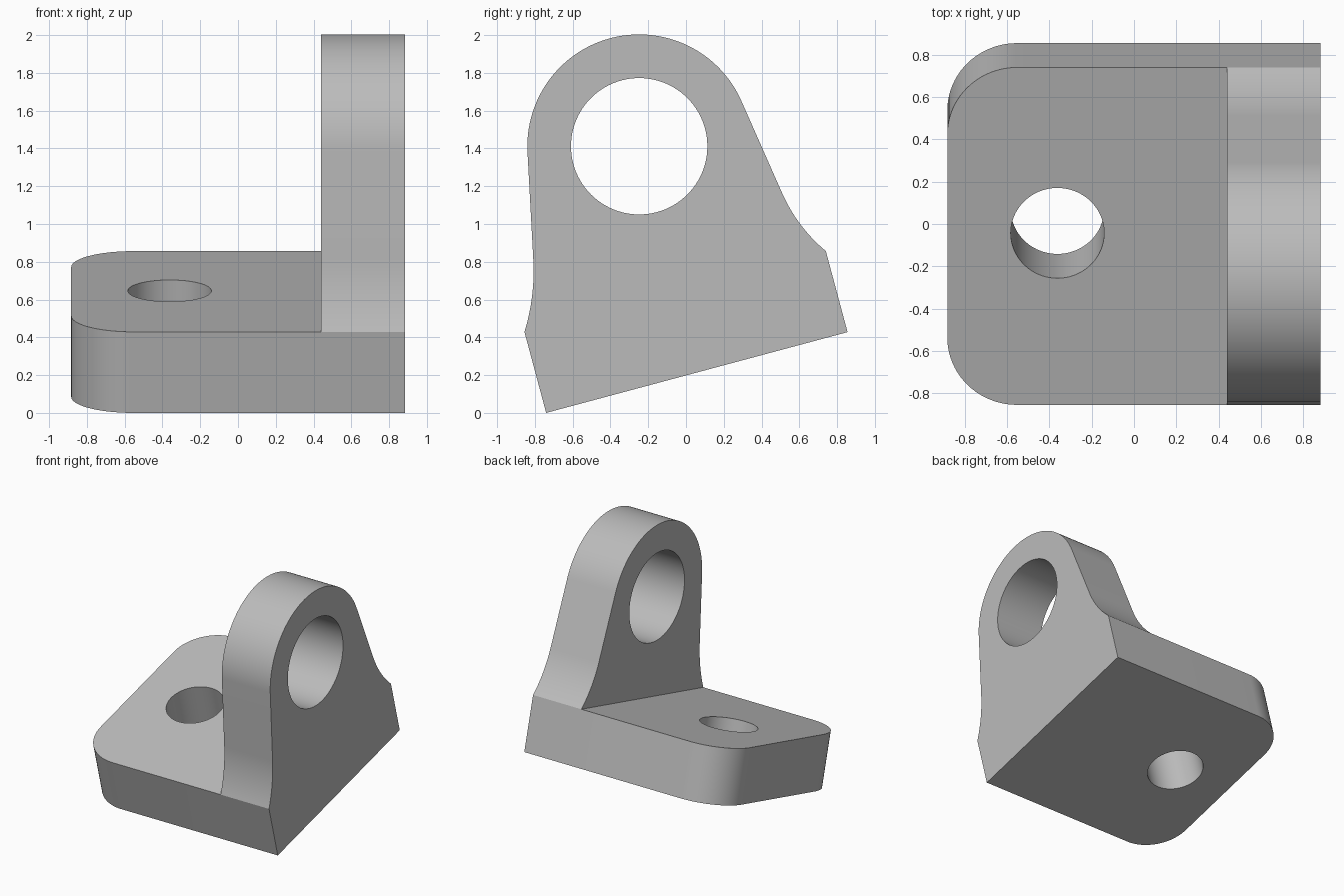
import bpy
import bmesh
from math import sin, cos, asin, atan2, pi, hypot, radians
from mathutils import Matrix, Vector

if "Cube" in bpy.data.objects:
    bpy.data.objects.remove(bpy.data.objects["Cube"], do_unlink=True)

# Main dimensions, measured square to the base plate
HALF_X, LUG_X = 0.883, 0.44
HALF_Y, THICK = 0.826, 0.444
CORNER_R = 0.33
EYE_Y, EYE_Z, EYE_R, BORE_R = 0.015, 1.236, 0.592, 0.361
HOLE_X, HOLE_R = -0.362, 0.221
FLARE_Y, FLARE_Z = 0.682, 0.80
TILT = radians(15)

grey = bpy.data.materials.new("grey")
grey.use_nodes = True
grey.diffuse_color = (0.5, 0.5, 0.5, 1)
grey.node_tree.nodes["Principled BSDF"].inputs["Base Color"].default_value = (0.5, 0.5, 0.5, 1)


def tangent_angle(side):
    """Angle on the eye circle where the straight flank touches it."""
    dy, dz = side * FLARE_Y - EYE_Y, FLARE_Z - EYE_Z
    return atan2(dz, dy) + side * asin(1) - side * asin(EYE_R / hypot(dy, dz))


def flare(side, steps=16):
    """Concave arc from the flank down to the plate corner."""
    a = tangent_angle(side)
    start = Vector((side * FLARE_Y, FLARE_Z))
    end = Vector((side * HALF_Y, THICK))
    heading = start - Vector((EYE_Y + EYE_R * cos(a), EYE_Z + EYE_R * sin(a)))
    chord = end - start
    turn = atan2(heading.x * chord.y - heading.y * chord.x, heading.dot(chord))
    points = []
    for i in range(steps + 1):
        t = i / steps
        reach = chord.length * sin(turn * t) / sin(turn)
        bend = turn * (t - 1)
        points.append(start + Matrix.Rotation(bend, 2) @ chord.normalized() * reach)
    return points


# Lug profile: plate end, flared flanks and round eye
a0, a1 = tangent_angle(1), tangent_angle(-1) % (2 * pi)
eye = [(EYE_Y + EYE_R * cos(a0 + (a1 - a0) * i / 64),
        EYE_Z + EYE_R * sin(a0 + (a1 - a0) * i / 64)) for i in range(65)]
profile = [(-HALF_Y, 0), (HALF_Y, 0)] + flare(1)[::-1] + eye + flare(-1)

bm = bmesh.new()
outer = bm.faces.new([bm.verts.new((HALF_X, p[0], p[1])) for p in profile])
ext = bmesh.ops.extrude_face_region(bm, geom=[outer], use_keep_orig=True)["geom"]
verts = [g for g in ext if isinstance(g, bmesh.types.BMVert)]
bmesh.ops.translate(bm, verts=verts, vec=(LUG_X - HALF_X, 0, 0))

# Base plate: split off the lower part of the lug face and pull it out
corners = [v for v in verts if abs(v.co.z - THICK) < 1e-4 and abs(abs(v.co.y) - HALF_Y) < 1e-4]
bmesh.ops.connect_verts(bm, verts=corners)
end_face = next(f for f in bm.faces if len(f.verts) == 4
                and all(abs(v.co.x - LUG_X) < 1e-4 and v.co.z < THICK + 1e-3 for v in f.verts))
ext = bmesh.ops.extrude_face_region(bm, geom=[end_face])["geom"]
verts = [g for g in ext if isinstance(g, bmesh.types.BMVert)]
bmesh.ops.translate(bm, verts=verts, vec=(-HALF_X - LUG_X, 0, 0))

# Round the two free corners of the plate
free = [e for e in bm.edges if all(v.co.x < -HALF_X + 1e-3 for v in e.verts)
        and abs(e.verts[0].co.z - e.verts[1].co.z) > 0.1]
bmesh.ops.bevel(bm, geom=free, offset=CORNER_R, segments=20, profile=0.5, affect='EDGES')
bmesh.ops.recalc_face_normals(bm, faces=bm.faces)
bmesh.ops.dissolve_limit(bm, angle_limit=radians(0.2), verts=bm.verts, edges=bm.edges)

mesh = bpy.data.meshes.new("bracket")
bm.to_mesh(mesh)
bm.free()
mesh.materials.append(grey)
bracket = bpy.data.objects.new("bracket", mesh)
bpy.context.collection.objects.link(bracket)
bpy.ops.object.select_all(action='DESELECT')


def bore(name, radius, location, rotation):
    """Drill a round through hole."""
    bpy.ops.mesh.primitive_cylinder_add(vertices=96, radius=radius, depth=1.2,
                                        location=location, rotation=rotation)
    cutter = bpy.context.object
    cutter.name = name
    cutter.hide_render = True
    cutter.data.materials.append(grey)
    mod = bracket.modifiers.new(name, 'BOOLEAN')
    mod.operation, mod.solver, mod.object = 'DIFFERENCE', 'EXACT', cutter
    bpy.context.view_layer.objects.active = bracket
    bpy.ops.object.modifier_apply(modifier=name)
    bpy.data.objects.remove(cutter, do_unlink=True)


bore("eye_bore", BORE_R, ((HALF_X + LUG_X) / 2, EYE_Y, EYE_Z), (0, pi / 2, 0))
bore("bolt_hole", HOLE_R, (HOLE_X, EYE_Y, THICK / 2), (0, 0, 0))

# Tilt the whole bracket and stand it on its front edge
shift_y = THICK * sin(TILT) / 2
bracket.data.transform(Matrix.Translation((0, shift_y, HALF_Y * sin(TILT)))
                       @ Matrix.Rotation(TILT, 4, 'X'))
bracket.select_set(True)
bpy.context.view_layer.objects.active = bracket
bpy.ops.object.shade_smooth_by_angle(angle=radians(20))
